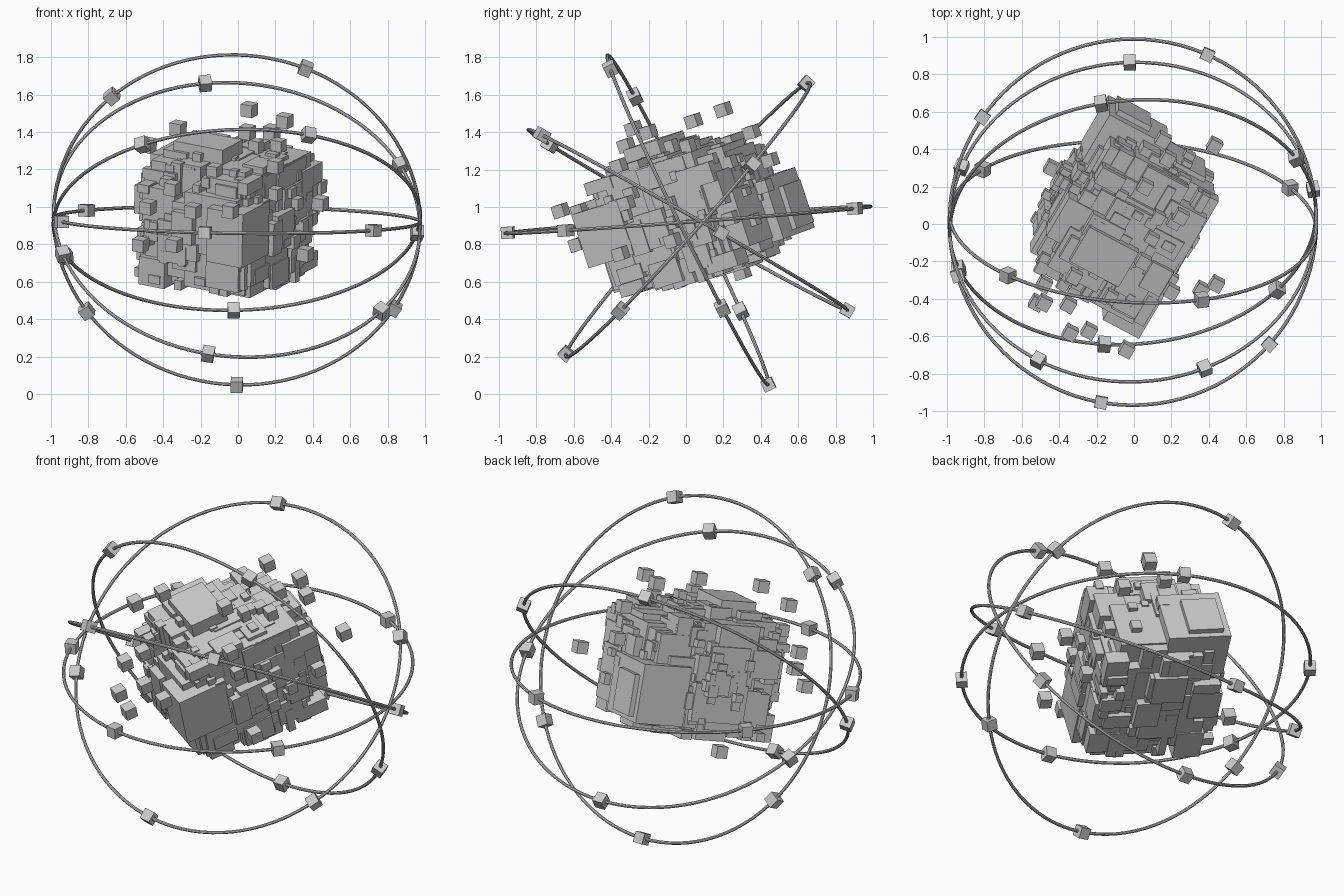
import bpy, bmesh, random
from math import sin, cos, radians
from mathutils import Matrix, Vector

if "Cube" in bpy.data.objects:
    bpy.data.objects.remove(bpy.data.objects["Cube"])

random.seed(5)


def basis(x, y, z, origin):
    m = Matrix((x, y, z)).transposed().to_4x4()
    m.translation = origin
    return m


def add_box(bm, matrix, centre, size):
    m = matrix @ Matrix.Translation(centre) @ Matrix.Diagonal((*size, 1))
    bmesh.ops.create_cube(bm, size=1, matrix=m)


def finish(bm, name):
    me = bpy.data.meshes.new(name)
    bm.to_mesh(me)
    bm.free()
    ob = bpy.data.objects.new(name, me)
    bpy.context.collection.objects.link(ob)
    return ob


# Tilted frame shared by the core and the loose blocks
U = Vector((.87, -.46, -.17)).normalized()
V = Vector((.44, .86, .27))
V = (V - U * V.dot(U)).normalized()
W = U.cross(V)
CORE = basis(U, V, W, Vector((-.05, .005, .95)))

# Solid core with stepped slabs and small blocks on every face
# each face: axis, sign, reach at the middle, drop towards the rim, small block count
FACES = [(0, 1, .37, .05, 22), (0, -1, .45, .10, 34), (1, 1, .50, .11, 14),
         (1, -1, .45, .08, 36), (2, 1, .41, .06, 20), (2, -1, .36, .04, 16)]
bm = bmesh.new()
add_box(bm, Matrix.Identity(4), (0, 0, 0), (.60, .62, .60))
for axis, sign, reach, drop, blocks in FACES:
    # count, smallest and largest width, height range relative to the reach
    layers = [(9, .2, .36, -.07, -.01), (18, .08, .2, -.06, .02), (blocks, .04, .07, -.03, .035)]
    for count, small, large, low, high in layers:
        for _ in range(count):
            a, b = random.uniform(small, large), random.uniform(small, large)
            inner = .2
            pa = random.uniform(-1, 1) * (.345 - a / 2)
            pb = random.uniform(-1, 1) * (.345 - b / 2)
            # blocks near the rim sit lower, which rounds the outline
            rim = max(abs(pa), abs(pb)) / .33
            top = reach + random.uniform(low, high) - drop * rim
            pos, size = [0, 0, 0], [0, 0, 0]
            o1, o2 = [i for i in range(3) if i != axis]
            pos[axis], size[axis] = sign * (top + inner) / 2, top - inner
            pos[o1], size[o1] = pa, a
            pos[o2], size[o2] = pb, b
            add_box(bm, Matrix.Identity(4), pos, size)
# Raised plateaus: two at the back, one at the front, one on top
for pos, size in [((-.20, .36, -.1), (.36, .30, .34)), ((-.24, .36, -.12), (.20, .36, .24)),
                  ((.24, -.33, .05), (.22, .29, .30)), ((-.08, -.1, .33), (.3, .22, .22))]:
    add_box(bm, Matrix.Identity(4), pos, size)
core = finish(bm, "block_core")
core.matrix_world = CORE

# Loose blocks drifting around the core
LOOSE = [(.06, .2, 1.52), (.25, .04, 1.46), (.155, .45, 1.25), (.05, -.2, 1.4),
         (.43, .42, 1.11), (.44, -.32, 1.02), (.36, -.35, .75), (.2, -.36, 1.22),
         (-.24, -.57, .98), (-.34, -.58, .8), (-.04, -.67, .98), (.18, .35, 1.4),
         (-.32, -.28, 1.42), (-.48, -.32, 1.33), (-.52, -.42, .8), (-.48, -.42, 1.0),
         (-.35, -.43, 1.1), (-.44, .3, .65), (.38, .24, .94)]
bm = bmesh.new()
for p in LOOSE:
    add_box(bm, basis(U, V, W, Vector(p)), (0, 0, 0), (.068, .068, .068))
finish(bm, "loose_blocks")

# Orbit rings: tilt about x, sideways lean, positions of the beads
CENTRE = Vector((-.006, .01, .931))
RADIUS = .98
RINGS = [(116, -.05, (68, 133, 215, 270, 329)),
         (48.3, .07, (27, 100, 198, 261, 322)),
         (150.5, .027, (67, 121, 201, 269, 349)),
         (4.2, .012, (66, 145, 197, 260, 318))]
for i, (tilt, lean, beads) in enumerate(RINGS, 1):
    t = radians(tilt)
    d = Vector((0, cos(t), sin(t)))
    a = Vector((1, lean * sin(t), -lean * cos(t))).normalized()
    frame = basis(a, d, a.cross(d), CENTRE)
    bpy.ops.mesh.primitive_torus_add(major_radius=RADIUS, minor_radius=.0095,
                                     major_segments=96, minor_segments=8)
    ring = bpy.context.object
    ring.name = f"orbit_ring_{i}"
    ring.matrix_world = frame
    bpy.ops.object.shade_smooth_by_angle()
    # Cube beads threaded on the ring
    bm = bmesh.new()
    for ang in beads:
        add_box(bm, Matrix.Rotation(radians(ang), 4, 'Z'), (RADIUS, 0, 0), (.064, .064, .064))
    finish(bm, f"ring_beads_{i}").matrix_world = frame
